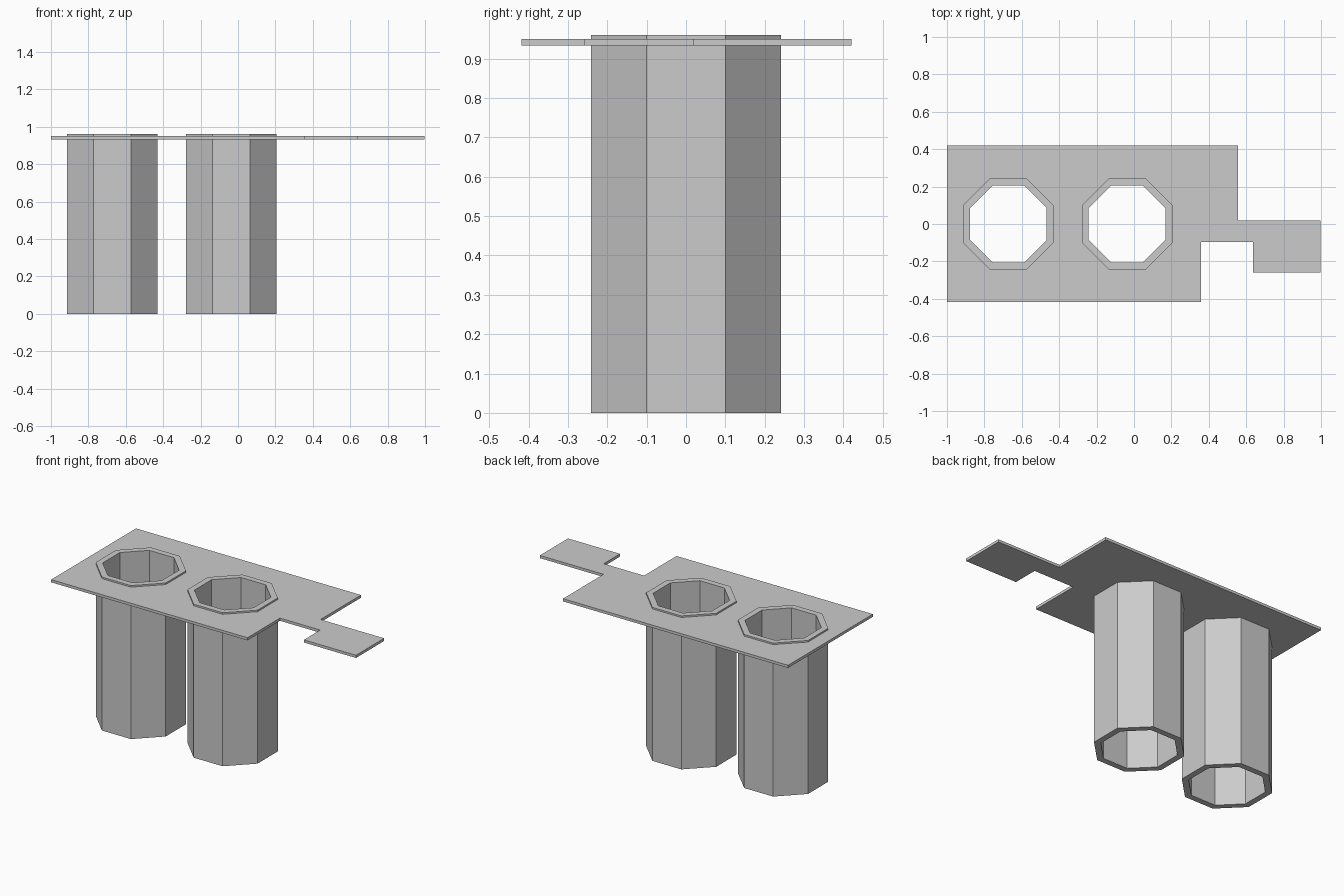
import bpy
from math import cos, sin, pi

if "Cube" in bpy.data.objects:
    bpy.data.objects.remove(bpy.data.objects["Cube"])


def octagon(cx, half_width):
    r = half_width / cos(pi / 8)
    return [(cx + r * cos(pi / 8 + i * pi / 4), r * sin(pi / 8 + i * pi / 4)) for i in range(8)]


def extruded(name, loops, z0, z1):
    """Solid from a flat outline with holes, between heights z0 and z1."""
    curve = bpy.data.curves.new(name, 'CURVE')
    curve.dimensions = '2D'
    curve.fill_mode = 'BOTH'
    curve.extrude = (z1 - z0) / 2
    for loop in loops:
        spline = curve.splines.new('POLY')
        spline.points.add(len(loop) - 1)
        for point, (x, y) in zip(spline.points, loop):
            point.co = (x, y, 0, 1)
        spline.use_cyclic_u = True
        spline.use_smooth = False
    obj = bpy.data.objects.new(name, curve)
    obj.location.z = (z0 + z1) / 2
    bpy.context.collection.objects.link(obj)
    bpy.ops.object.select_all(action='DESELECT')
    obj.select_set(True)
    bpy.context.view_layer.objects.active = obj
    bpy.ops.object.convert(target='MESH')
    bpy.context.object.data.shade_flat()


OUTER, INNER = 0.242, 0.205
centres = {"left_tube": -0.672, "right_tube": -0.037}

# Hollow octagonal tubes
for name, cx in centres.items():
    extruded(name, [octagon(cx, OUTER), octagon(cx, INNER)], 0, 0.96)

# Thin top plate with stepped tab and openings for the tubes
outline = [(-1, -0.418), (0.358, -0.418), (0.358, -0.097), (0.637, -0.097),
           (0.637, -0.258), (0.997, -0.258), (0.997, 0.02), (0.557, 0.02),
           (0.557, 0.42), (-1, 0.42)]
extruded("top_plate", [outline] + [octagon(cx, OUTER) for cx in centres.values()], 0.933, 0.95)
